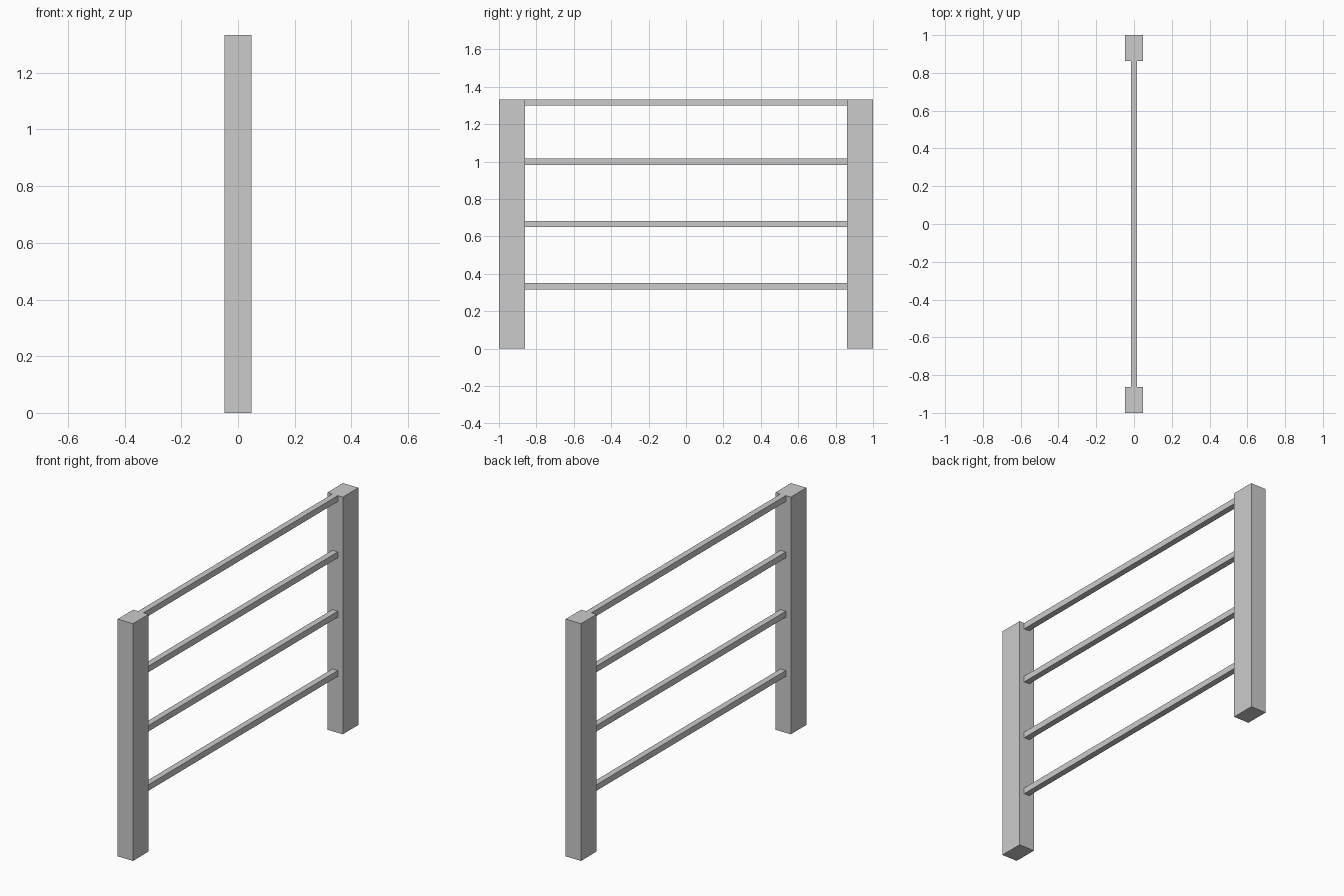
import bpy

if "Cube" in bpy.data.objects:
    bpy.data.objects.remove(bpy.data.objects["Cube"])

POST_W, POST_D, HEIGHT = 0.096, 0.138, 1.333
RAIL = 0.034
INNER = 1.0 - POST_D


def box(name, center, size):
    bpy.ops.mesh.primitive_cube_add(size=1, location=center)
    obj = bpy.context.object
    obj.name = name
    obj.scale = size
    bpy.ops.object.transform_apply(location=False, rotation=False, scale=True)
    return obj


# Two upright posts at the ends
for label, side in (("front", -1), ("back", 1)):
    box(label + "_post", (0, side * (1.0 - POST_D / 2), HEIGHT / 2),
        (POST_W, POST_D, HEIGHT))

# Four evenly spaced rails; the top one sits flush with the post tops
for i in range(1, 5):
    z = min(i * HEIGHT / 4, HEIGHT - RAIL / 2)
    box(f"rail_{i}", (0, 0, z), (RAIL, 2 * INNER, RAIL))
